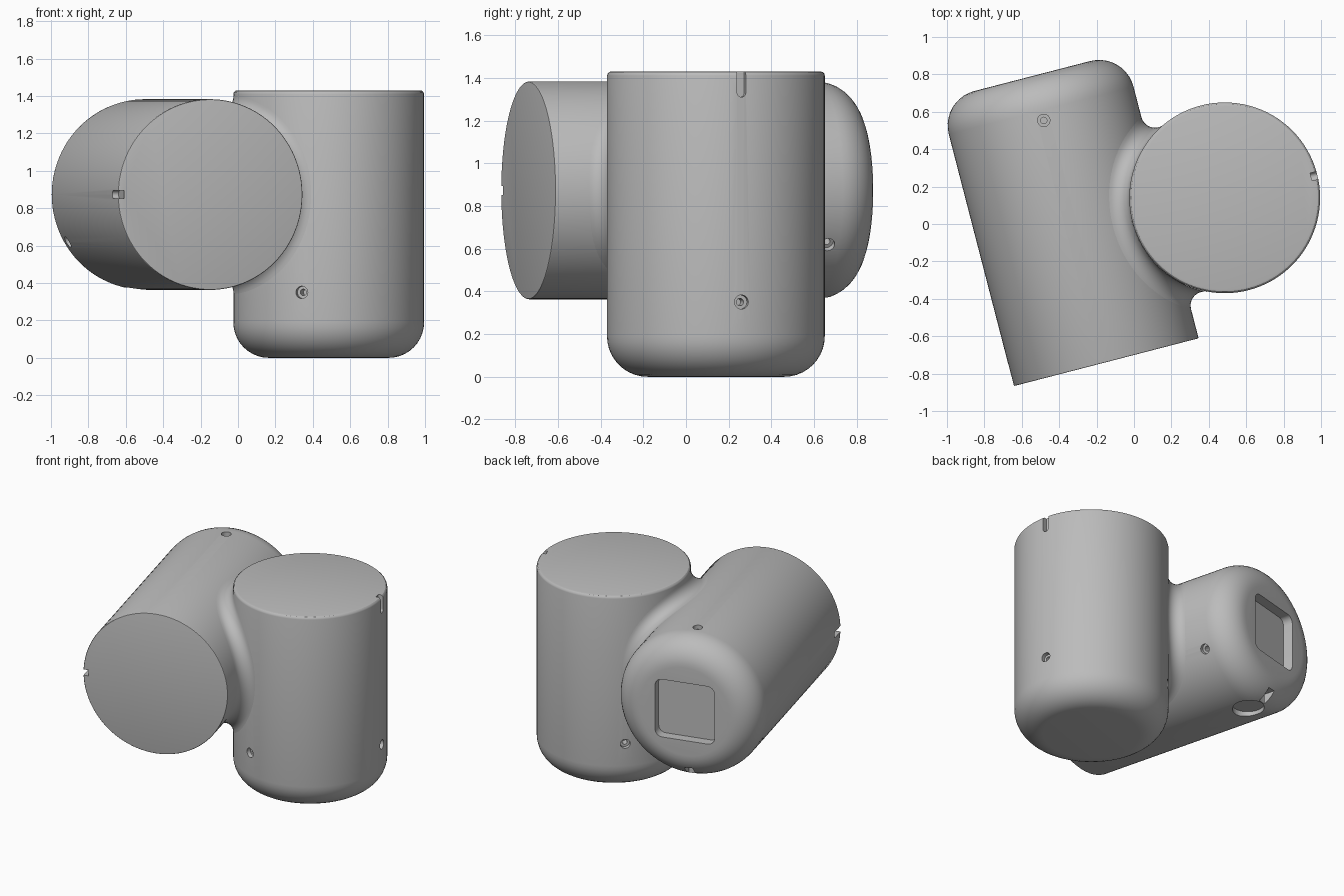
import bpy, bmesh, math
from mathutils import Matrix, Vector

default = bpy.data.objects.get("Cube")
if default:
    bpy.data.objects.remove(default, do_unlink=True)

R = 0.51            # radius of both barrels
D = 0.833           # distance between the barrel axes
BALL = 0.075        # radius of the blend between the barrels
TILT = math.radians(14.5)

grey = bpy.data.materials.new("plain_grey")
grey.use_nodes = True
grey.diffuse_color = (0.5, 0.5, 0.5, 1)
grey.node_tree.nodes["Principled BSDF"].inputs["Base Color"].default_value = (0.5, 0.5, 0.5, 1)


def make_object(name, bm):
    mesh = bpy.data.meshes.new(name)
    bm.to_mesh(mesh)
    bm.free()
    mesh.materials.append(grey)
    obj = bpy.data.objects.new(name, mesh)
    bpy.context.collection.objects.link(obj)
    return obj


def smooth(obj):
    bpy.ops.object.select_all(action='DESELECT')
    obj.select_set(True)
    bpy.context.view_layer.objects.active = obj
    bpy.ops.object.shade_smooth_by_angle(angle=math.radians(30))


def barrel(name, length, round_end, flat_end, segments=96):
    """Solid of revolution: well rounded at z=0, lightly eased at z=length."""
    profile = []
    for r, z, start, n in ((round_end, round_end, -90, 10),
                           (flat_end, length - flat_end, 0, 3)):
        for i in range(n + 1):
            a = math.radians(start + 90 * i / n)
            profile.append((R - r + r * math.cos(a), z + r * math.sin(a)))
    bm = bmesh.new()
    rings = []
    for r, z in profile:
        rings.append([bm.verts.new((r * math.cos(2 * math.pi * k / segments),
                                    r * math.sin(2 * math.pi * k / segments), z))
                      for k in range(segments)])
    for lo, hi in zip(rings, rings[1:]):
        for k in range(segments):
            j = (k + 1) % segments
            bm.faces.new((lo[k], lo[j], hi[j], hi[k]))
    bm.faces.new(rings[0][::-1])
    bm.faces.new(rings[-1])
    return make_object(name, bm)


def prism(w, h, r, z0, z1, matrix):
    """Rounded-rectangle cutter from z0 to z1, placed by a matrix."""
    bm = bmesh.new()
    pts = []
    for q, (sx, sy) in enumerate(((1, 1), (-1, 1), (-1, -1), (1, -1))):
        for i in range(9):
            a = math.radians(90 * q + 90 * i / 8)
            pts.append((sx * (w / 2 - r) + r * math.cos(a), sy * (h / 2 - r) + r * math.sin(a)))
    low = [bm.verts.new((x, y, z0)) for x, y in pts]
    high = [bm.verts.new((x, y, z1)) for x, y in pts]
    bmesh.ops.remove_doubles(bm, verts=bm.verts, dist=1e-5)
    low = [v for v in low if v.is_valid]
    high = [v for v in high if v.is_valid]
    n = len(low)
    bm.faces.new(low[::-1])
    bm.faces.new(high)
    for k in range(n):
        j = (k + 1) % n
        bm.faces.new((low[k], low[j], high[j], high[k]))
    bm.transform(matrix)
    cutter = make_object("cutter", bm)
    cutter.hide_render = True
    return cutter


def radial(angle, z):
    """Frame on the barrel wall with its z axis pointing outward."""
    return (Matrix.Rotation(math.radians(angle), 4, 'Z') @ Matrix.Translation((R, 0, z))
            @ Matrix.Rotation(math.pi / 2, 4, 'Y'))


def screw_hole(angle, z):
    m = radial(angle, z)
    return [prism(0.066, 0.066, 0.0329, -0.03, 0.05, m),
            prism(0.034, 0.034, 0.0169, -0.09, 0.05, m)]


def key_slot(angle, length):
    return [prism(0.24, 0.042, 0.0205, -0.035, 0.05, radial(angle, length))]


def carve(obj, cutters):
    for c in cutters:
        mod = obj.modifiers.new("cut", 'BOOLEAN')
        mod.operation, mod.solver, mod.object = 'DIFFERENCE', 'EXACT', c
    bpy.context.view_layer.update()
    result = bpy.data.meshes.new_from_object(
        obj.evaluated_get(bpy.context.evaluated_depsgraph_get()))
    obj.modifiers.clear()
    obj.data = result
    for c in cutters:
        bpy.data.objects.remove(c, do_unlink=True)
    smooth(obj)


# Upright barrel with three screw holes and a key slot at the rim
upright = barrel("upright_barrel", 1.43, 0.19, 0.02)
cuts = key_slot(13.6, 1.43)
for a in (13.6, 133.6, 253.6):
    cuts += screw_hole(a, 0.35)
carve(upright, cuts)
upright.location = (0.485, 0.14, 0)

# Lying barrel: local x across, local y up, local z toward its flat front end
LENGTH = 1.58
c, s = math.cos(TILT), math.sin(TILT)
lying_frame = Matrix(((c, 0, s, -0.544), (s, 0, -c, 0.791), (0, 1, 0, 0.873), (0, 0, 0, 1)))
lying = barrel("lying_barrel", LENGTH, 0.19, 0.005)
cuts = key_slot(180, LENGTH)
for a in (90, 210, 330):
    cuts += screw_hole(a, 0.245)
# round port and small window underneath, square pocket in the rear end
cuts.append(prism(0.21, 0.21, 0.1049, -0.04, 0.05, radial(268, 0.22)))
cuts.append(prism(0.09, 0.06, 0.004, -0.09, 0.05, radial(268, 0.065)))
cuts.append(prism(0.42, 0.42, 0.05, -0.05, 0.07, Matrix.Identity(4)))
carve(lying, cuts)
lying.matrix_world = lying_frame

# Blend: the surface left by a ball rolled along the seam between the barrels
Q = R + BALL
h = Q - D / 2
along, steps = 96, 10
axial = LENGTH - 0.691
bm = bmesh.new()
rows, centres = [], []
for k in range(along):
    phi = 2 * math.pi * k / along
    t = D / 2 + h * math.cos(2 * phi)
    u = math.copysign(math.sqrt(max(0, Q * Q - (D - t) ** 2)), math.cos(phi))
    v = math.copysign(math.sqrt(max(0, Q * Q - t * t)), math.sin(phi))
    ball = Vector((t, v, u))
    to_lying = Vector((-t, -v, 0)).normalized()
    to_upright = Vector((D - t, 0, -u)).normalized()
    shift = Vector((0, 0, axial))
    rows.append([bm.verts.new(ball + shift + BALL * to_lying.slerp(to_upright, i / steps))
                 for i in range(steps + 1)])
    centres.append(ball + shift)
for k in range(along):
    a, b = rows[k], rows[(k + 1) % along]
    for i in range(steps):
        face = bm.faces.new((a[i], b[i], b[i + 1], a[i + 1]))
        face.normal_update()
        if face.normal.dot(centres[k] - face.calc_center_median()) < 0:
            face.normal_flip()
blend = make_object("seam_blend", bm)
smooth(blend)
blend.matrix_world = lying_frame
